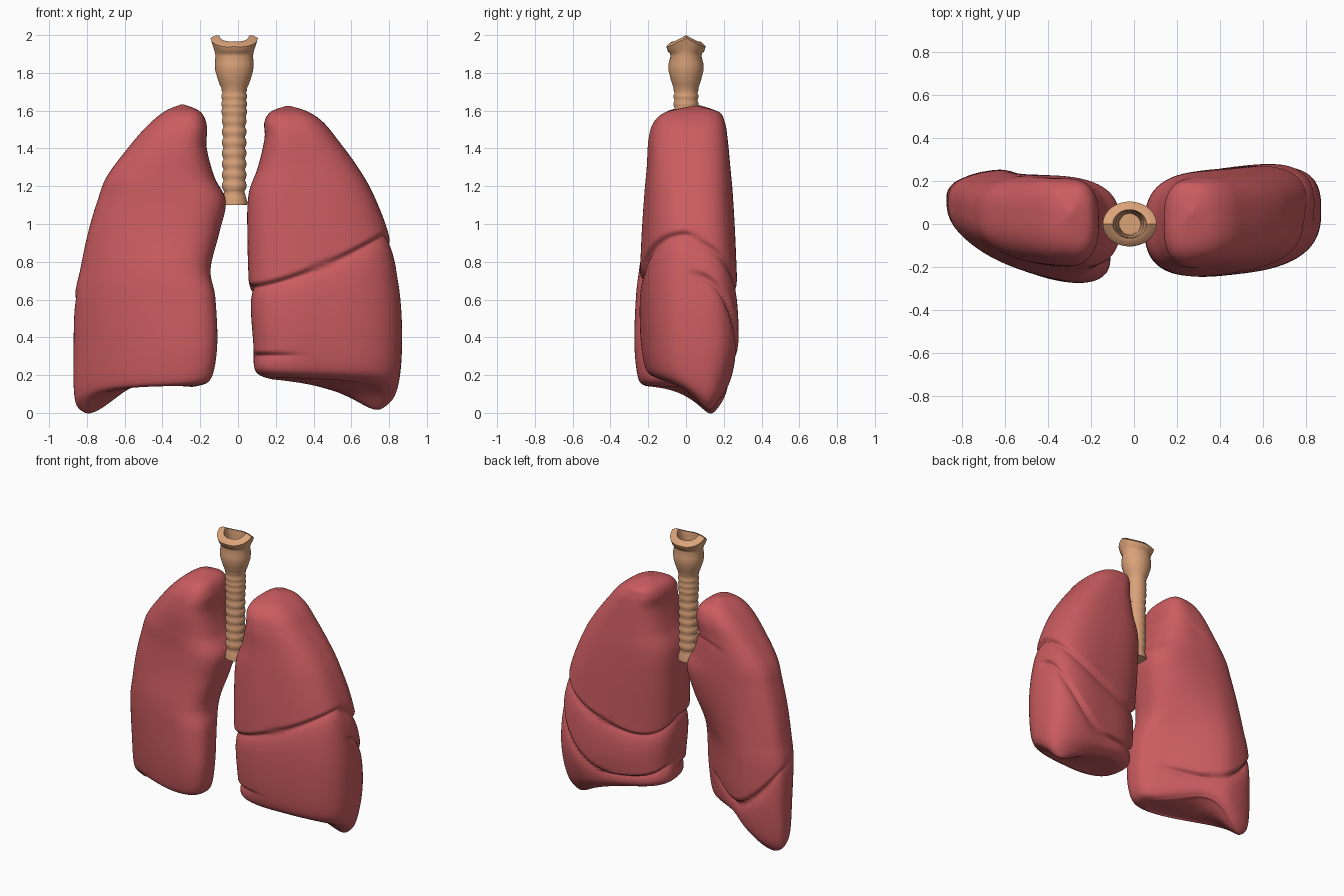
import bpy, bmesh, math
from mathutils import Vector


def material(name, rgb):
    m = bpy.data.materials.new(name)
    m.diffuse_color = (*rgb, 1)
    return m


lung_red = material("lung_red", (0.60, 0.108, 0.118))
cartilage = material("cartilage_tan", (0.70, 0.36, 0.19))


def clamp(v):
    return max(0.0, min(1.0, v))


def smooth(a, b, v):
    t = clamp((v - a) / (b - a))
    return t * t * (3 - 2 * t)


def spline(rows, t):
    """Catmull-Rom through table rows."""
    i = min(int(t), len(rows) - 2)
    f = t - i
    p0, p1 = rows[max(i - 1, 0)], rows[i]
    p2, p3 = rows[i + 1], rows[min(i + 2, len(rows) - 1)]
    return [0.5 * (2 * b + (c - a) * f + (2 * a - 5 * b + 4 * c - d) * f * f
                   + (3 * b - a - 3 * c + d) * f ** 3)
            for a, b, c, d in zip(p0, p1, p2, p3)]


def skin(name, rings, mat, displace=None):
    """Skin closed rings of points into a capped solid."""
    bm = bmesh.new()
    vr = [[bm.verts.new(p) for p in ring] for ring in rings]
    n = len(rings[0])
    for a, b in zip(vr, vr[1:]):
        for k in range(n):
            bm.faces.new((a[k], a[(k + 1) % n], b[(k + 1) % n], b[k]))
    bm.faces.new(vr[0])
    bm.faces.new(vr[-1])
    bmesh.ops.recalc_face_normals(bm, faces=bm.faces)
    bm.normal_update()
    if displace:
        moves = [(v, v.normal * displace(v.co)) for v in bm.verts]
        for v, d in moves:
            v.co -= d
    for f in bm.faces:
        f.smooth = True
    me = bpy.data.meshes.new(name)
    bm.to_mesh(me)
    bm.free()
    me.materials.append(mat)
    ob = bpy.data.objects.new(name, me)
    bpy.context.collection.objects.link(ob)
    return ob


def lung(name, side, rows, tip, rise, rear_rise, front_ease, back_ease, grooves):
    """Loft sections: z, inner x, outer x, front y in/out, back y in/out."""
    n, power = 112, 2.8
    # section heights, spaced evenly in z
    steps = []
    for i in range(len(rows) - 1):
        m = max(8, int((rows[i + 1][0] - rows[i][0]) / 0.0055))
        steps += [i + k / m for k in range(m)]
    rings = []
    for t in steps + [len(rows) - 1]:
        z, xi, xo, fi, fo, bi, bo = spline(rows, t)
        ring = []
        for k in range(n):
            a = 2 * math.pi * k / n
            c, s = math.cos(a), math.sin(a)
            u = (math.copysign(abs(c) ** (2 / power), c) + 1) / 2
            w = (math.copysign(abs(s) ** (2 / power), s) + 1) / 2
            x = xi + (xo - xi) * u
            front = fi + (fo - fi) * front_ease(u)
            back = bi + (bo - bi) * back_ease(u)
            y = front + (back - front) * w
            # arched base, lowest at the outer rear tip
            dist = math.hypot(x - tip[0], 2 * (y - tip[1]), 0.07) - 0.07
            lift = tip[2] + rise * (1 - math.exp(-dist / 0.22))
            lift += rear_rise * smooth(-0.08, 0.22, y) * smooth(0.75, 0.45, x)
            lift *= clamp(1 - z / 0.7) ** 1.5
            ring.append(Vector((side * x, y, z + lift)))
        rings.append(ring)

    # fissures: the upper lobe overhangs the lower one
    def displace(co):
        x, y, z = abs(co.x), co.y, co.z
        total = 0
        for height, strength in grooves:
            d = height(x, y) - z
            g = math.exp(-d / 0.05) if d > 0 else math.exp(-(d / 0.018) ** 2)
            total += strength(x, y) * g
        return total

    return skin(name, rings, lung_red, displace)


# three-lobed lung on +x
three_rows = [
    (0.02, 0.45, 0.47, 0.02, 0.02, 0.04, 0.04),
    (0.008, 0.25, 0.70, -0.13, -0.07, 0.11, 0.15),
    (0.005, 0.16, 0.79, -0.18, -0.11, 0.15, 0.20),
    (0.07, 0.09, 0.845, -0.245, -0.16, 0.20, 0.26),
    (0.30, 0.08, 0.868, -0.275, -0.18, 0.22, 0.31),
    (0.62, 0.06, 0.858, -0.28, -0.19, 0.22, 0.305),
    (0.92, 0.05, 0.805, -0.27, -0.18, 0.235, 0.28),
    (1.15, 0.055, 0.72, -0.25, -0.175, 0.24, 0.255),
    (1.30, 0.105, 0.635, -0.235, -0.165, 0.235, 0.235),
    (1.45, 0.14, 0.525, -0.225, -0.155, 0.225, 0.215),
    (1.54, 0.14, 0.45, -0.19, -0.14, 0.21, 0.20),
    (1.595, 0.175, 0.37, -0.11, -0.09, 0.18, 0.16),
    (1.625, 0.255, 0.275, 0.04, 0.04, 0.06, 0.06)]
three_grooves = [
    (lambda x, y: 0.66 + 0.29 * clamp((x - 0.05) / 0.75) ** 1.5 - 0.6 * max(0, y),
     lambda x, y: 0.027),
    (lambda x, y: 0.36 + 0.42 * clamp((x - 0.4) / 0.45) ** 2 - 0.5 * max(0, y),
     lambda x, y: 0.028 * smooth(0.0, 0.1, y)),
    (lambda x, y: 0.30,
     lambda x, y: 0.022 * smooth(0.4, 0.12, x) * smooth(0.0, -0.1, y))]
lung("three_lobed_lung", 1, three_rows, (0.73, 0.12, 0.015), 0.18, 0.0,
     lambda u: u, lambda u: u, three_grooves)

# two-lobed lung on -x, with a hollow for the heart
two_rows = [
    (0.02, 0.50, 0.52, -0.04, -0.02, 0.0, 0.0),
    (0.008, 0.30, 0.73, -0.20, 0.0, -0.02, 0.15),
    (0.00, 0.21, 0.82, -0.25, 0.0, -0.01, 0.19),
    (0.06, 0.14, 0.865, -0.29, -0.01, 0.0, 0.23),
    (0.30, 0.11, 0.87, -0.31, -0.04, 0.01, 0.255),
    (0.60, 0.12, 0.865, -0.30, -0.07, 0.05, 0.255),
    (0.76, 0.145, 0.835, -0.28, -0.09, 0.13, 0.245),
    (0.95, 0.10, 0.795, -0.245, -0.11, 0.19, 0.235),
    (1.12, 0.065, 0.745, -0.225, -0.125, 0.215, 0.23),
    (1.25, 0.125, 0.695, -0.215, -0.135, 0.215, 0.225),
    (1.40, 0.165, 0.585, -0.21, -0.135, 0.21, 0.215),
    (1.52, 0.165, 0.48, -0.18, -0.13, 0.21, 0.205),
    (1.595, 0.20, 0.39, -0.11, -0.08, 0.17, 0.16),
    (1.632, 0.285, 0.305, 0.04, 0.04, 0.06, 0.06)]
two_grooves = [
    (lambda x, y: 0.36 + 0.28 * clamp((x - 0.4) / 0.45) ** 2 - 0.4 * max(0, y),
     lambda x, y: 0.032 * smooth(-0.02, 0.12, y) * (1 - 0.6 * smooth(0.75, 0.85, x))),
    (lambda x, y: 1.38 - 0.3 * max(0, x - 0.3),
     lambda x, y: 0.007 * smooth(0.05, 0.15, y) * smooth(0.5, 0.35, x))]
lung("two_lobed_lung", -1, two_rows, (0.79, 0.13, 0.0), 0.15, 0.10,
     lambda u: u ** 1.6, lambda u: smooth(0.0, 0.7, u), two_grooves)

# windpipe with cartilage rings: (half width, half depth, z)
pipe = [(0.04, 0.04, 1.10), (0.068, 0.066, 1.10), (0.07, 0.066, 1.115),
        (0.06, 0.058, 1.15), (0.054, 0.054, 1.17)]
for i in range(7):
    z = 1.175 + i * 0.057
    pipe += [(0.056, 0.056, z), (0.063, 0.062, z + 0.014),
             (0.065, 0.063, z + 0.028), (0.063, 0.062, z + 0.042)]
for i in range(4):
    z = 1.574 + i * 0.04
    pipe += [(0.062, 0.060, z), (0.067, 0.065, z + 0.013), (0.068, 0.066, z + 0.027)]
# flared voice box, rim and bore
pipe += [(0.076, 0.071, 1.735), (0.088, 0.082, 1.77), (0.100, 0.092, 1.81),
         (0.103, 0.092, 1.85), (0.099, 0.082, 1.89), (0.106, 0.086, 1.93),
         (0.115, 0.096, 1.965), (0.125, 0.104, 2.0), (0.095, 0.082, 2.011),
         (0.078, 0.066, 2.006), (0.064, 0.062, 1.94), (0.060, 0.060, 1.80),
         (0.052, 0.052, 1.60), (0.048, 0.048, 1.15)]
rings = []
for rx, ry, z in pipe:
    ring = []
    for k in range(64):
        a = 2 * math.pi * k / 64
        x, y = rx * math.cos(a), ry * math.sin(a)
        # saddle-shaped rim, high at the sides
        drop = smooth(1.88, 1.98, z) * (0.58 * abs(y) + 0.12 * abs(x))
        ring.append(Vector((x - 0.02, y, min(2.0, z - drop))))
    rings.append(ring)
tube = skin("windpipe", rings, cartilage)
bpy.context.view_layer.objects.active = tube
tube.select_set(True)
bpy.ops.object.shade_smooth_by_angle(angle=math.radians(50))
